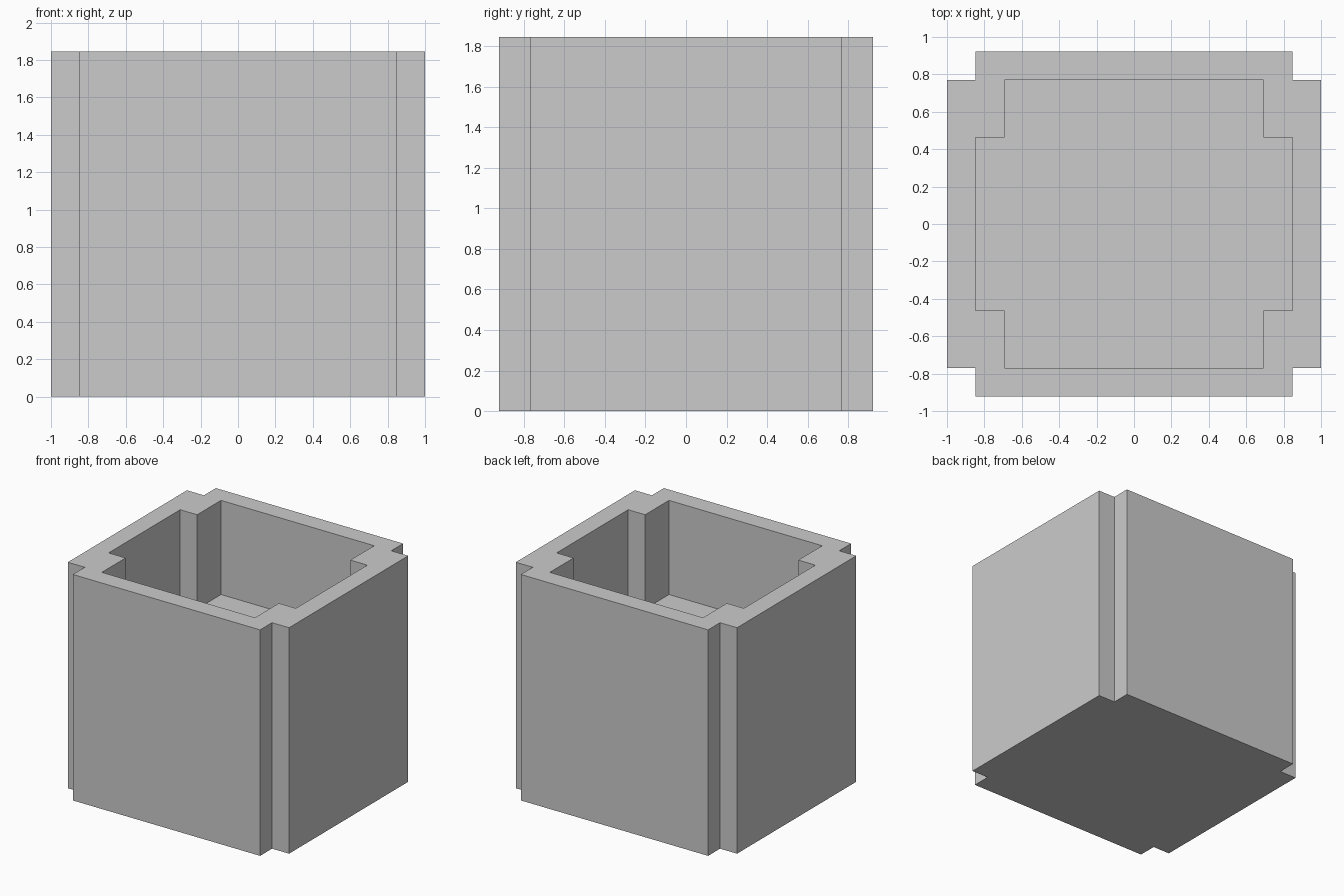
import bpy, bmesh

if "Cube" in bpy.data.objects:
    bpy.data.objects.remove(bpy.data.objects["Cube"])

U = 2 / 26                      # design module: the model is 26 modules wide
HEIGHT, FLOOR = 24 * U, 14 * U


def notched_outline(x_out, x_in, y_out, y_in):
    """Counter-clockwise rectangle with a square step cut from each corner."""
    quarter = [(x_out, y_in), (x_in, y_in), (x_in, y_out)]
    points = []
    for sx, sy in ((1, 1), (-1, 1), (-1, -1), (1, -1)):
        corner = quarter if sx * sy > 0 else quarter[::-1]
        points += [(sx * x * U, sy * y * U) for x, y in corner]
    return points


outer = notched_outline(13, 11, 12, 10)
inner = notched_outline(11, 9, 10, 6)

bm = bmesh.new()


def ring(points, z):
    return [bm.verts.new((x, y, z)) for x, y in points]


# Rings run up the outside, over the rim and down the cavity
rings = [ring(outer, 0), ring(outer, HEIGHT), ring(inner, HEIGHT), ring(inner, FLOOR)]
for a, b in zip(rings, rings[1:]):
    for i in range(len(a)):
        j = (i + 1) % len(a)
        bm.faces.new((a[i], a[j], b[j], b[i]))

# Underside and cavity floor
bm.faces.new(rings[0][::-1])
bm.faces.new(rings[-1])
bmesh.ops.recalc_face_normals(bm, faces=bm.faces)

# Join the flat rim into clean surfaces
bmesh.ops.dissolve_limit(bm, angle_limit=0.01, verts=bm.verts, edges=bm.edges)

mesh = bpy.data.meshes.new("notched_box")
bm.to_mesh(mesh)
bm.free()
box = bpy.data.objects.new("notched_box", mesh)
bpy.context.collection.objects.link(box)
